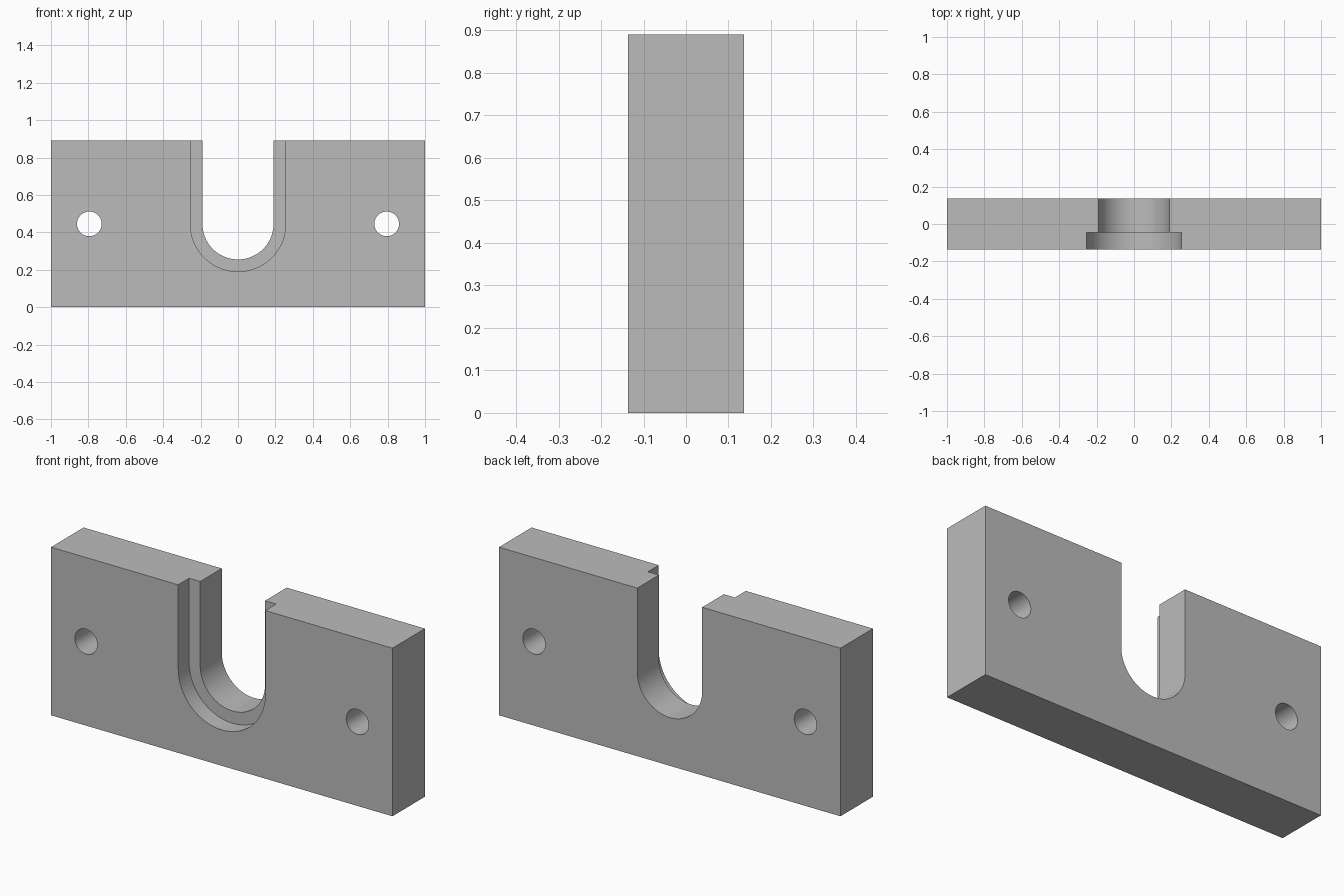
import bpy, bmesh, math

cube = bpy.data.objects.get("Cube")
if cube:
    bpy.data.objects.remove(cube, do_unlink=True)

HEIGHT, DEPTH = 0.89, 0.272
MID = HEIGHT / 2
FRONT, BACK = -DEPTH / 2, DEPTH / 2
LEDGE_Y = -0.045
OVER = 0.1

grey = bpy.data.materials.new("plain grey")
grey.use_nodes = True
colour = (0.5, 0.5, 0.5, 1)
grey.diffuse_color = colour
grey.node_tree.nodes["Principled BSDF"].inputs["Base Color"].default_value = colour


def prism(name, outline, y0, y1):
    """Extrude an x-z outline from y0 to y1."""
    bm = bmesh.new()
    face = bm.faces.new([bm.verts.new((x, y0, z)) for x, z in outline])
    grown = bmesh.ops.extrude_face_region(bm, geom=[face])["geom"]
    verts = [v for v in grown if isinstance(v, bmesh.types.BMVert)]
    bmesh.ops.translate(bm, verts=verts, vec=(0, y1 - y0, 0))
    bmesh.ops.recalc_face_normals(bm, faces=bm.faces)
    mesh = bpy.data.meshes.new(name)
    bm.to_mesh(mesh)
    bm.free()
    mesh.materials.append(grey)
    obj = bpy.data.objects.new(name, mesh)
    bpy.context.collection.objects.link(obj)
    return obj


def arc(cx, radius, start, end, steps):
    angles = [start + (end - start) * i / steps for i in range(steps + 1)]
    return [(cx + radius * math.cos(a), MID + radius * math.sin(a)) for a in angles]


def u_shape(radius):
    top = HEIGHT + OVER
    return arc(0, radius, math.pi, 2 * math.pi, 40) + [(radius, top), (-radius, top)]


# Rectangular plate
block = prism("mounting_block", [(-1, 0), (1, 0), (1, HEIGHT), (-1, HEIGHT)], FRONT, BACK)

# Open slot, its wider front recess, and the two bolt holes
cutters = [
    prism("slot_cutter", u_shape(0.19), FRONT - OVER, BACK + OVER),
    prism("recess_cutter", u_shape(0.255), FRONT - OVER, LEDGE_Y),
]
for side, x in (("right", -0.795), ("left", 0.795)):
    circle = arc(x, 0.066, 0, 2 * math.pi, 40)[:-1]
    cutters.append(prism(side + "_hole_cutter", circle, FRONT - OVER, BACK + OVER))

bpy.ops.object.select_all(action="DESELECT")
block.select_set(True)
bpy.context.view_layer.objects.active = block
for cutter in cutters:
    cutter.hide_render = True
    mod = block.modifiers.new(cutter.name, "BOOLEAN")
    mod.operation, mod.solver, mod.object = "DIFFERENCE", "EXACT", cutter
    bpy.ops.object.modifier_apply(modifier=mod.name)
    bpy.data.objects.remove(cutter, do_unlink=True)

bpy.ops.object.shade_smooth_by_angle(angle=math.radians(30))
